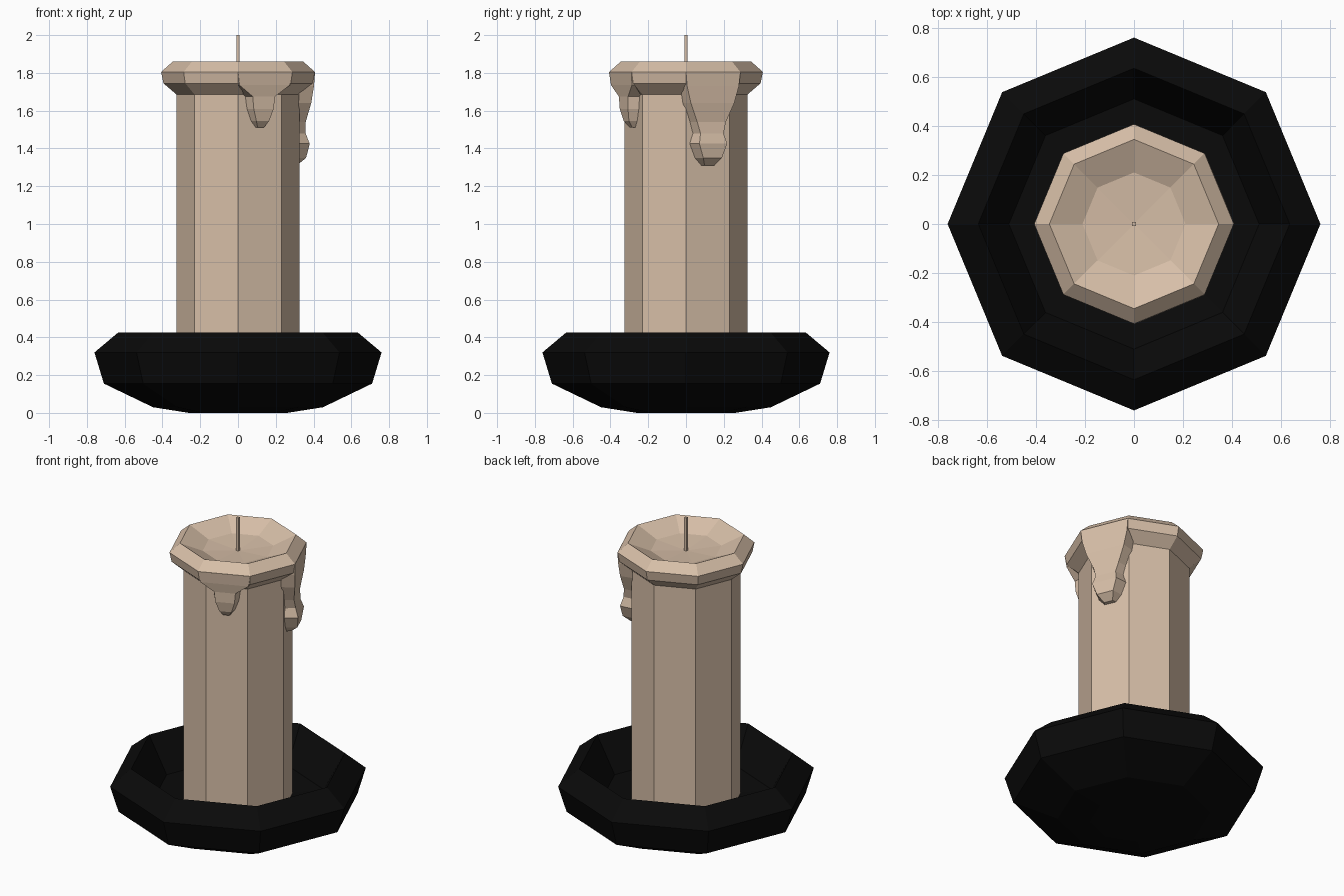
import bpy, bmesh
from math import cos, sin, pi, radians
from mathutils import Matrix, Vector

cube = bpy.data.objects.get("Cube")
if cube:
    bpy.data.objects.remove(cube, do_unlink=True)


def material(name, color):
    mat = bpy.data.materials.new(name)
    mat.use_nodes = True
    mat.diffuse_color = color
    bsdf = next(n for n in mat.node_tree.nodes if n.type == 'BSDF_PRINCIPLED')
    bsdf.inputs["Base Color"].default_value = color
    return mat


wax = material("beige wax", (0.68, 0.52, 0.39, 1))
iron = material("black iron", (0.003, 0.003, 0.003, 1))


def build(name, rings, mat):
    """Skin a list of vertex rings; a ring of one point closes to a tip."""
    bm = bmesh.new()
    loops = [[bm.verts.new(p) for p in ring] for ring in rings]
    for a, b in zip(loops, loops[1:]):
        n = max(len(a), len(b))
        for i in range(n):
            j = (i + 1) % n
            if len(a) == 1:
                bm.faces.new((a[0], b[j], b[i]))
            elif len(b) == 1:
                bm.faces.new((a[i], a[j], b[0]))
            else:
                bm.faces.new((a[i], a[j], b[j], b[i]))
    for ring in (loops[0], loops[-1]):
        if len(ring) > 2:
            bm.faces.new(ring)
    bmesh.ops.recalc_face_normals(bm, faces=bm.faces)
    mesh = bpy.data.meshes.new(name)
    bm.to_mesh(mesh)
    bm.free()
    mesh.materials.append(mat)
    obj = bpy.data.objects.new(name, mesh)
    bpy.context.collection.objects.link(obj)
    return obj


def lathe(name, profile, mat, sides=8, turn=0.0):
    rings = []
    for r, z in profile:
        count = sides if r > 0 else 1
        rings.append([(r * cos(turn + 2 * pi * i / sides),
                       r * sin(turn + 2 * pi * i / sides), z) for i in range(count)])
    return build(name, rings, mat)


def drip(name, angle, levels):
    """Wax run on one flat side: (height, half width, front ratio, distance)."""
    turn = Matrix.Rotation(radians(angle), 3, 'Z')
    rings = []
    for z, w, k, d in levels:
        ring = ((0.29, -w), (d, -w * k), (d, w * k), (0.29, w))
        rings.append([turn @ Vector((x, y, z)) for x, y in ring])
    return build(name, rings, wax)


# Dish: bowl outside, lip, sunken floor
lathe("dish", [(0.26, 0), (0.45, 0.03), (0.71, 0.155), (0.76, 0.32),
               (0.635, 0.425), (0.51, 0.2), (0, 0.18)], iron)

# Candle: column, flared rim, melted hollow
lathe("candle", [(0.325, 0.17), (0.325, 1.685), (0.395, 1.745), (0.407, 1.805),
                 (0.345, 1.86), (0.21, 1.80), (0, 1.785)], wax)

# Wick
lathe("wick", [(0.011, 1.77), (0.011, 2.0)], wax, sides=4, turn=pi / 4)

# Wax drips
drip("long_drip", 22.5, [(1.805, 0.156, 1, 0.377), (1.73, 0.153, 0.97, 0.374),
                         (1.64, 0.138, 0.9, 0.368), (1.54, 0.105, 0.78, 0.354),
                         (1.48, 0.088, 0.75, 0.36), (1.425, 0.106, 0.75, 0.378),
                         (1.35, 0.076, 0.7, 0.368), (1.31, 0.04, 0.7, 0.325)])
drip("short_drip", -67.5, [(1.805, 0.156, 1, 0.377), (1.735, 0.152, 0.95, 0.37),
                           (1.675, 0.085, 0.75, 0.358), (1.61, 0.076, 0.75, 0.356),
                           (1.545, 0.052, 0.7, 0.342), (1.51, 0.025, 0.7, 0.315)])
